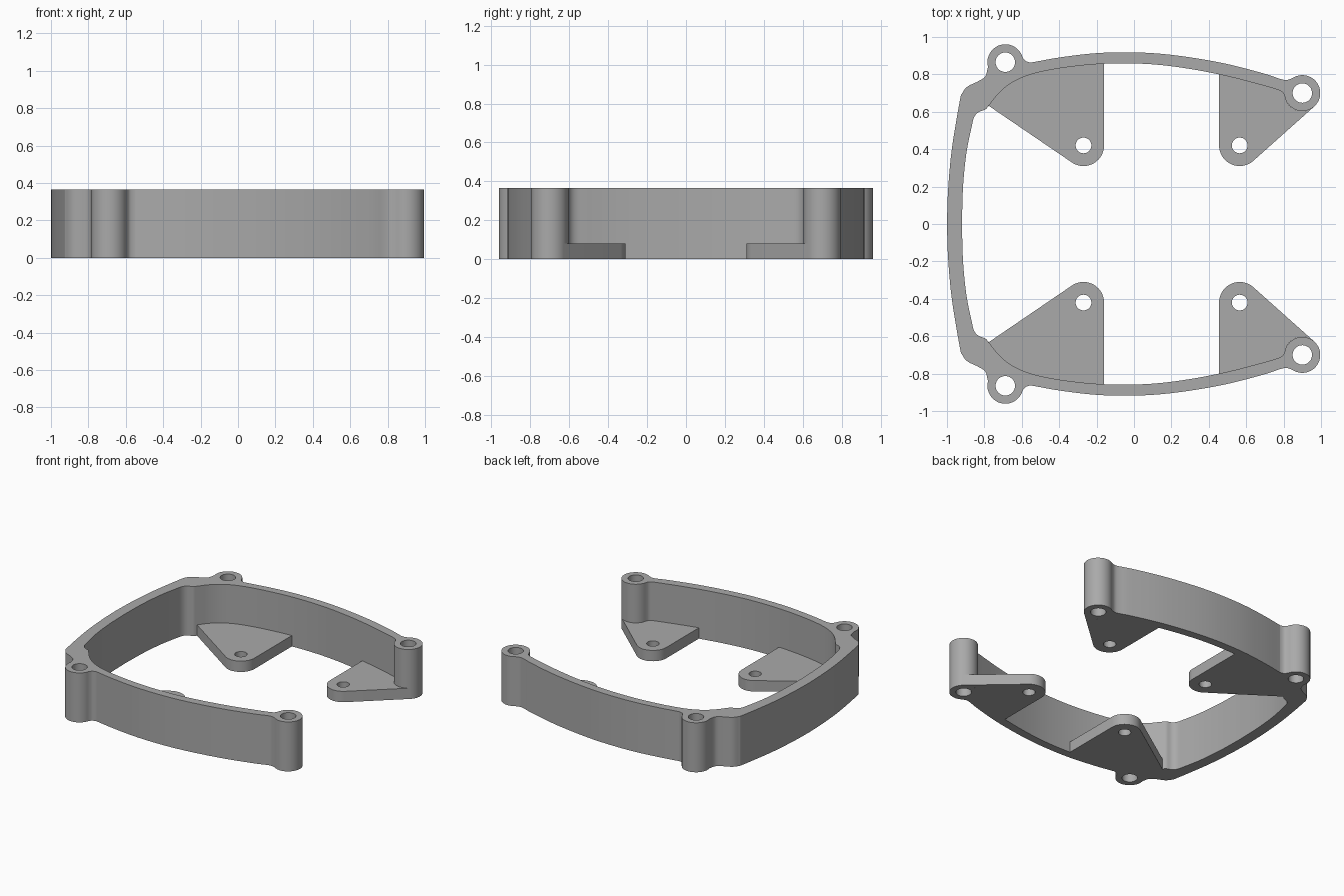
import bpy, bmesh
from math import cos, sin, radians
from mathutils import Vector

cube = bpy.data.objects.get("Cube")
if cube:
    bpy.data.objects.remove(cube, do_unlink=True)

WALL_HEIGHT, TAB_HEIGHT = 0.365, 0.08
REAR_BOSS, FRONT_BOSS = (-0.688, 0.865), (0.9, 0.7)
BOSS_R, BOSS_HOLE, TAB_R, TAB_HOLE = 0.096, 0.052, 0.11, 0.042

grey = bpy.data.materials.new("mid grey")
grey.use_nodes = True
grey.diffuse_color = (0.4, 0.4, 0.4, 1)
grey.node_tree.nodes["Principled BSDF"].inputs["Base Color"].default_value = (0.4, 0.4, 0.4, 1)


def arc(centre, r, start, end, n=20):
    angles = [radians(start + (end - start) * i / n) for i in range(n + 1)]
    return [(centre[0] + r * cos(a), centre[1] + r * sin(a)) for a in angles]


def smooth(points, n=5):
    """Smooth curve through the points, without its last point."""
    p = [Vector(q) for q in points]
    p = [2 * p[0] - p[1]] + p + [2 * p[-1] - p[-2]]
    out = []
    for a, b, c, d in zip(p, p[1:], p[2:], p[3:]):
        for i in range(n):
            t = i / n
            v = 0.5 * (2 * b + (c - a) * t + (2 * a - 5 * b + 4 * c - d) * t**2
                       + (3 * b - a - 3 * c + d) * t**3)
            out.append(tuple(v))
    return out


def flip(points):
    return [(x, -y) for x, y in points]


def plate(name, outline, holes, height):
    """Extrude an outline with round holes, from the ground up."""
    curve = bpy.data.curves.new(name, 'CURVE')
    curve.dimensions, curve.fill_mode = '2D', 'BOTH'
    curve.extrude = height / 2
    for loop in [outline] + holes:
        spline = curve.splines.new('POLY')
        spline.points.add(len(loop) - 1)
        for point, (x, y) in zip(spline.points, loop):
            point.co = (x, y, 0, 1)
        spline.use_cyclic_u = True
    obj = bpy.data.objects.new(name, curve)
    bpy.context.collection.objects.link(obj)
    bpy.ops.object.select_all(action='DESELECT')
    obj.select_set(True)
    bpy.context.view_layer.objects.active = obj
    bpy.ops.object.convert(target='MESH')
    obj = bpy.context.object
    bm = bmesh.new()
    bm.from_mesh(obj.data)
    bmesh.ops.remove_doubles(bm, verts=bm.verts, dist=0.0002)
    bmesh.ops.translate(bm, verts=bm.verts, vec=(0, 0, height / 2))
    bmesh.ops.recalc_face_normals(bm, faces=bm.faces)
    bm.to_mesh(obj.data)
    bm.free()
    obj.data.materials.clear()
    obj.data.materials.append(grey)
    bpy.ops.object.shade_smooth_by_angle(angle=radians(30))


def hole(centre, r):
    return arc(centre, r, 0, 350, 35)


# Half of the wall outline: outside, bosses, then back along the inside
rear_arc = arc(REAR_BOSS, BOSS_R, 195, 15)
front_arc = arc(FRONT_BOSS, BOSS_R, 125, -170, 32)
corner = smooth([(-1, 0), (-0.994, 0.18), (-0.974, 0.4), (-0.932, 0.655), (-0.918, 0.7),
                 (-0.89, 0.735), (-0.835, 0.762), (-0.795, 0.79), rear_arc[0]])
side = smooth([rear_arc[-1], (-0.58, 0.872), (-0.555, 0.864), (-0.53, 0.867), (-0.4, 0.89),
               (-0.22, 0.912), (-0.05, 0.918), (0.12, 0.912), (0.3, 0.891), (0.5, 0.855),
               (0.7, 0.803), (0.78, 0.776), (0.815, 0.77), front_arc[0]])
inner_side = smooth([front_arc[-1], (0.795, 0.703), (0.77, 0.717), (0.7, 0.738), (0.5, 0.79),
                     (0.3, 0.829), (0.12, 0.852), (-0.05, 0.859), (-0.22, 0.853), (-0.4, 0.832),
                     (-0.55, 0.8), (-0.65, 0.757), (-0.72, 0.702), (-0.777, 0.632)])
inner_rear = smooth([(-0.777, 0.632), (-0.795, 0.612), (-0.832, 0.597), (-0.855, 0.57),
                     (-0.868, 0.52), (-0.896, 0.38), (-0.914, 0.2), (-0.92, 0)])
half = corner + rear_arc + side[1:] + front_arc + inner_side[1:] + inner_rear + [(-0.92, 0)]
bosses = [hole(REAR_BOSS, BOSS_HOLE), hole(FRONT_BOSS, BOSS_HOLE)]
plate("frame_wall", half + flip(half)[-2:0:-1], bosses + [flip(b) for b in bosses], WALL_HEIGHT)

# Mounting tabs that fill from the inner wall to a rounded end
rear_c, front_c = (-0.27, 0.42), (0.565, 0.42)
rear_tab = ([(-0.16, 0.856)] + [p for p in inner_side if p[0] < -0.17] + [(-0.777, 0.632)]
            + arc(rear_c, TAB_R, 236, 360))
front_tab = (arc(front_c, TAB_R, 180, 311) + arc(FRONT_BOSS, BOSS_R, -49, -170)
             + [p for p in inner_side[1:] if p[0] > 0.46] + [(0.455, 0.8)])
for name, outline, centre in (("rear", rear_tab, rear_c), ("front", front_tab, front_c)):
    opening = hole(centre, TAB_HOLE)
    plate(name + "_tab_left", outline, [opening], TAB_HEIGHT)
    plate(name + "_tab_right", flip(outline), [flip(opening)], TAB_HEIGHT)
